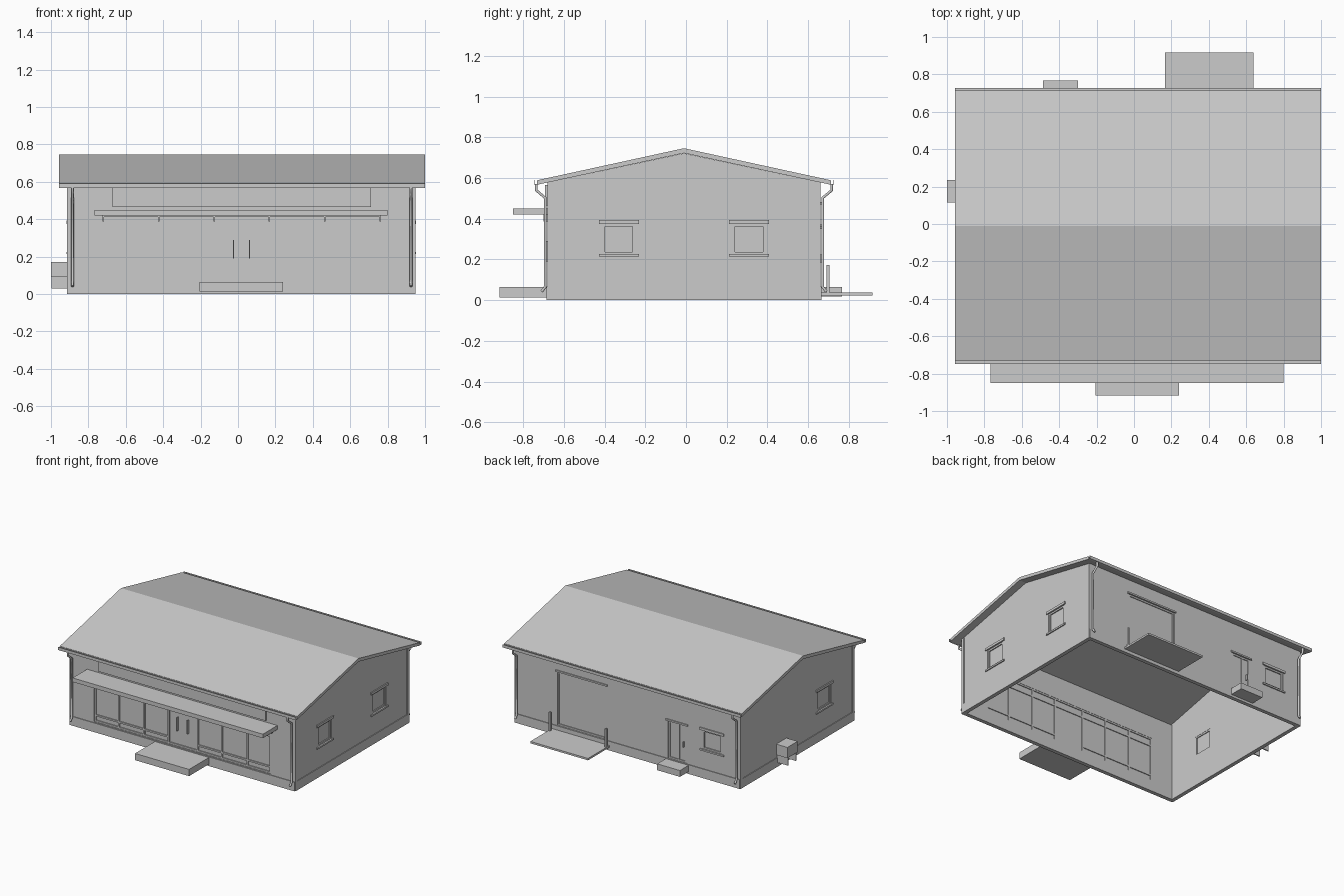
import bpy, bmesh
from mathutils import Vector

cube = bpy.data.objects.get("Cube")
if cube:
    bpy.data.objects.remove(cube, do_unlink=True)

grey = bpy.data.materials.new("light_grey")
grey.use_nodes = True
grey.diffuse_color = (0.6, 0.6, 0.6, 1)
grey.node_tree.nodes["Principled BSDF"].inputs["Base Color"].default_value = (0.6, 0.6, 0.6, 1)


def finish(name, bm):
    bmesh.ops.recalc_face_normals(bm, faces=bm.faces)
    mesh = bpy.data.meshes.new(name)
    bm.to_mesh(mesh)
    bm.free()
    mesh.materials.append(grey)
    ob = bpy.data.objects.new(name, mesh)
    bpy.context.collection.objects.link(ob)
    return ob


def extrude_x(name, profile, x0, x1):
    """Closed (y, z) outline swept along x."""
    bm = bmesh.new()
    face = bm.faces.new([bm.verts.new((x0, y, z)) for y, z in profile])
    new = bmesh.ops.extrude_face_region(bm, geom=[face])["geom"]
    bmesh.ops.translate(bm, vec=(x1 - x0, 0, 0),
                        verts=[g for g in new if isinstance(g, bmesh.types.BMVert)])
    return finish(name, bm)


def box(name, x, y, z):
    """Box from three (low, high) ranges."""
    bm = bmesh.new()
    bmesh.ops.create_cube(bm, size=1)
    for v in bm.verts:
        v.co = Vector([sum(r) / 2 + c * abs(r[1] - r[0]) for r, c in zip((x, y, z), v.co)])
    return finish(name, bm)


# Outer wall planes
FRONT, BACK, LEFT, RIGHT = -0.68, 0.66, -0.908, 0.945
T = 0.024
SIDES = {"front": ("y", FRONT, -1), "back": ("y", BACK, 1),
         "left": ("x", LEFT, -1), "right": ("x", RIGHT, 1)}


def on_wall(side, name, u, d, z):
    """Box on a wall: u runs along it, d is the distance outwards."""
    axis, plane, sign = SIDES[side]
    depth = (plane + sign * d[0], plane + sign * d[1])
    return box(name, u, depth, z) if axis == "y" else box(name, depth, u, z)


def cut(side, u, z):
    """Cut an opening through a wall."""
    cutter = on_wall(side, "cutter", u, (-0.1, 0.1), z)
    wall = walls[side]
    mod = wall.modifiers.new("opening", "BOOLEAN")
    mod.object, mod.operation, mod.solver = cutter, "DIFFERENCE", "EXACT"
    bpy.context.view_layer.objects.active = wall
    bpy.ops.object.modifier_apply(modifier=mod.name)
    bpy.data.objects.remove(cutter, do_unlink=True)


def frame(side, name, u, z, w=0.012, d=(-0.022, -0.004)):
    """Four bars lining an opening."""
    for i, a in enumerate((u[0], u[1] - w)):
        on_wall(side, f"{name}_jamb_{i}", (a, a + w), d, z)
    for i, a in enumerate((z[0], z[1] - w)):
        on_wall(side, f"{name}_rail_{i}", (u[0] + w, u[1] - w), d, (a, a + w))


def window(side, name, centre, z=(0.226, 0.375)):
    u = (centre - 0.08, centre + 0.08)
    cut(side, u, z)
    frame(side, name, u, z)
    on_wall(side, name + "_glass", u, (-0.016, -0.012), z)
    for part, a, b in (("sill", z[0] - 0.012, z[0]), ("lintel", z[1], z[1] + 0.018)):
        on_wall(side, f"{name}_{part}", (u[0] - 0.018, u[1] + 0.018), (-0.004, 0.008), (a, b))


# Walls: two gables joined by long walls, open underneath
gable = [(FRONT, 0), (FRONT, 0.579), (-0.01, 0.722), (BACK, 0.579), (BACK, 0)]
walls = {
    "left": extrude_x("left_wall", gable, LEFT, LEFT + T),
    "right": extrude_x("right_wall", gable, RIGHT - T, RIGHT),
    "front": box("front_wall", (LEFT + T, RIGHT - T), (FRONT, FRONT + T), (0, 0.578)),
    "back": box("back_wall", (LEFT + T, RIGHT - T), (BACK - T, BACK), (0, 0.578)),
}

# Plinth and gable corner trims
for side, (axis, plane, sign) in SIDES.items():
    u = (LEFT, RIGHT) if axis == "y" else (FRONT, BACK)
    on_wall(side, side + "_plinth", u, (0, 0.005), (0, 0.068))
    if axis == "x":
        for i, a in enumerate((FRONT, BACK - 0.025)):
            on_wall(side, f"{side}_corner_trim_{i}", (a, a + 0.025), (0, 0.005), (0.068, 0.578))

# Roof and gutters
extrude_x("roof", [(-0.73, 0.59), (-0.01, 0.747), (0.71, 0.59),
                   (0.71, 0.568), (-0.01, 0.723), (-0.73, 0.568)], -0.957, 1.0)
for name, edge, s in (("front", -0.73, -1), ("back", 0.71, 1)):
    outline = [(0, 0.588), (0, 0.568), (0.018, 0.568), (0.018, 0.59),
               (0.015, 0.59), (0.015, 0.572), (0.003, 0.572), (0.003, 0.588)]
    extrude_x(name + "_gutter", [(edge + s * y, z) for y, z in outline], -0.957, 1.0)

# Downspouts at the four corners
for name, plane, s in (("front", FRONT, -1), ("back", BACK, 1)):
    for side, x in (("right", 0.925), ("left", -0.885)):
        curve = bpy.data.curves.new(f"{name}_{side}_downspout", "CURVE")
        curve.dimensions = "3D"
        curve.bevel_depth, curve.bevel_resolution = 0.008, 1
        curve.use_fill_caps = True
        path = [(0.056, 0.572), (0.056, 0.54), (0.012, 0.503), (0.012, 0.065), (0.03, 0.042)]
        spline = curve.splines.new("POLY")
        spline.points.add(len(path) - 1)
        for p, (d, z) in zip(spline.points, path):
            p.co = (x, plane + s * d, z, 1)
        curve.materials.append(grey)
        ob = bpy.data.objects.new(curve.name, curve)
        bpy.context.collection.objects.link(ob)

# Storefront glazing with mullions and a central entrance
shop_u, shop_z = (-0.71, 0.745), (0.075, 0.41)
cut("front", shop_u, shop_z)
frame("front", "storefront", shop_u, shop_z)
on_wall("front", "storefront_glass", shop_u, (-0.016, -0.012), shop_z)
bar = (-0.022, -0.004)
for i, x in enumerate((-0.51, -0.302, -0.10, 0.14, 0.34, 0.548)):
    on_wall("front", f"mullion_{i}", (x - 0.006, x + 0.006), bar, shop_z)
on_wall("front", "transom", shop_u, bar, (0.347, 0.359))
for i, u in enumerate(((shop_u[0], -0.10), (0.14, shop_u[1]))):
    on_wall("front", f"kick_rail_{i}", u, bar, (0.117, 0.129))
for i, x in enumerate((-0.024, 0.061)):
    on_wall("front", f"door_handle_{i}", (x - 0.003, x + 0.003), (-0.012, 0.008), (0.19, 0.29))

# Sign panel, canopy and its brackets
on_wall("front", "sign_panel", (-0.67, 0.71), (0, 0.012), (0.465, 0.567))
on_wall("front", "canopy", (-0.767, 0.80), (0, 0.17), (0.42, 0.45))
on_wall("front", "canopy_rail", (-0.72, 0.765), (0, 0.015), (0.411, 0.42))
for i in range(6):
    x = -0.72 + i * 0.296
    on_wall("front", f"canopy_bracket_{i}", (x - 0.004, x + 0.004), (0, 0.02), (0.387, 0.42))

# Entrance step
on_wall("front", "entrance_step", (-0.205, 0.24), (0, 0.238), (0.014, 0.064))

# Side and back windows
window("right", "right_front_window", -0.33)
window("right", "right_back_window", 0.31)
window("left", "left_window", -0.33)
window("back", "back_window", -0.677, (0.215, 0.355))

# Loading door with ramp and guard posts
cut("back", (0.197, 0.597), (0.07, 0.47))
frame("back", "loading_door", (0.197, 0.597), (0.07, 0.47))
on_wall("back", "loading_door_panel", (0.197, 0.597), (-0.016, -0.01), (0.07, 0.47))
on_wall("back", "loading_door_lintel", (0.185, 0.61), (-0.004, 0.008), (0.47, 0.482))
on_wall("back", "loading_platform", (0.165, 0.64), (0, 0.257), (0.023, 0.037))
for i, x in enumerate((0.165, 0.626)):
    on_wall("back", f"guard_post_{i}", (x, x + 0.014), (0.03, 0.045), (0.025, 0.174))

# Service door and step
cut("back", (-0.465, -0.315), (0.07, 0.35))
frame("back", "service_door", (-0.465, -0.315), (0.07, 0.35))
on_wall("back", "service_door_panel", (-0.465, -0.315), (-0.016, -0.01), (0.07, 0.35))
on_wall("back", "service_door_stile", (-0.405, -0.397), bar, (0.075, 0.345))
on_wall("back", "service_door_lintel", (-0.48, -0.30), (-0.004, 0.008), (0.35, 0.362))
on_wall("back", "service_door_handle", (-0.444, -0.438), (-0.012, 0.006), (0.185, 0.225))
on_wall("back", "service_step", (-0.487, -0.30), (0, 0.107), (0.017, 0.064))

# Wall-hung cooling unit on two bracket plates
on_wall("left", "cooling_unit", (0.115, 0.235), (0, 0.092), (0.09, 0.17))
for i, y in enumerate((0.125, 0.217)):
    on_wall("left", f"cooling_bracket_{i}", (y, y + 0.008), (0, 0.09), (0.03, 0.09))
